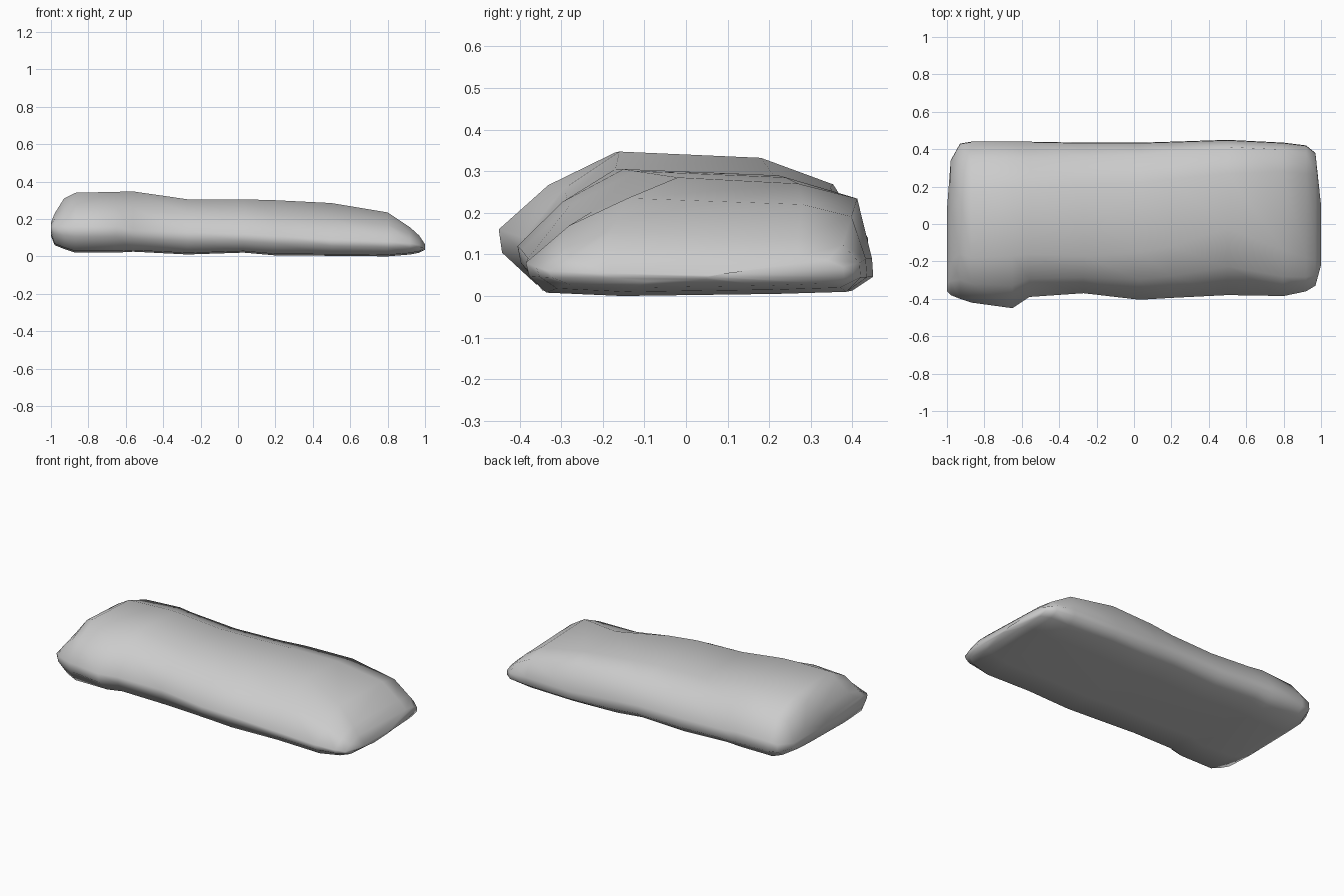
import bpy, bmesh, math

# Cross-sections along x: x, front y, front z, back y, back z,
# ridge front y, ridge back y, top z, bottom z, roundness of back shoulder
SECTIONS = [
    (-1.00, -0.36, 0.16, 0.08, 0.13, -0.26, 0.00, 0.18, 0.11, 0.1),
    (-0.98, -0.38, 0.16, 0.34, 0.12, -0.20, 0.08, 0.23, 0.06, 0.15),
    (-0.93, -0.40, 0.16, 0.43, 0.13, -0.16, 0.14, 0.31, 0.04, 0.25),
    (-0.87, -0.42, 0.16, 0.44, 0.14, -0.18, 0.17, 0.34, 0.02, 0.3),
    (-0.65, -0.45, 0.16, 0.44, 0.14, -0.17, 0.18, 0.345, 0.02, 0.35),
    (-0.56, -0.39, 0.14, 0.44, 0.13, -0.16, 0.18, 0.347, 0.025, 0.3),
    (-0.27, -0.37, 0.13, 0.435, 0.12, -0.17, 0.21, 0.305, 0.01, 0.35),
    (0.03, -0.405, 0.12, 0.435, 0.12, -0.15, 0.22, 0.305, 0.02, 0.4),
    (0.20, -0.395, 0.11, 0.44, 0.11, -0.12, 0.24, 0.30, 0.005, 0.5),
    (0.50, -0.38, 0.09, 0.45, 0.09, -0.02, 0.27, 0.285, 0.003, 0.6),
    (0.80, -0.385, 0.08, 0.435, 0.09, -0.14, 0.28, 0.235, 0.0, 0.55),
    (0.92, -0.36, 0.07, 0.42, 0.08, -0.18, 0.27, 0.155, 0.01, 0.45),
    (0.97, -0.33, 0.06, 0.38, 0.07, -0.20, 0.27, 0.11, 0.02, 0.3),
    (1.00, -0.22, 0.055, 0.10, 0.055, -0.18, 0.06, 0.065, 0.035, 0.2),
]


def shoulder(side, ridge, t):
    """Point between side and ridge, pushed towards their outer corner."""
    mid = [(a + b) / 2 for a, b in zip(side, ridge)]
    return (mid[0] + (side[0] - mid[0]) * t, mid[1] + (ridge[1] - mid[1]) * t)


def ring(bm, section):
    x, yf, zf, yb, zb, rf, rb, top, bot, t = section
    front, back = (yf, zf), (yb - 0.003, zb)
    ridge_f, ridge_b = (rf, top), (rb, top - 0.015)
    outline = [
        (max(yf + 0.05, -0.36), bot + 0.008), (yf * 0.4, bot),
        (yb * 0.5, bot + 0.005),
        (yb - 0.05, bot + 0.01), (yb, bot + (zb - bot) * 0.5),
        back, shoulder(back, ridge_b, t), ridge_b,
        ridge_f, shoulder(front, ridge_f, 0.15),
        front, (yf + 0.008, bot + (zf - bot) * 0.6),
    ]
    return [bm.verts.new((x, y, z)) for y, z in outline]


# Loft the slab
bm = bmesh.new()
rings = [ring(bm, s) for s in SECTIONS]
for a, b in zip(rings, rings[1:]):
    n = len(a)
    for i in range(n):
        j = (i + 1) % n
        bm.faces.new((a[i], a[j], b[j], b[i]))
bm.faces.new(rings[0])
bm.faces.new(rings[-1])
bmesh.ops.recalc_face_normals(bm, faces=bm.faces)

mesh = bpy.data.meshes.new("stone_slab")
bm.to_mesh(mesh)
bm.free()
slab = bpy.data.objects.new("stone_slab", mesh)
bpy.context.collection.objects.link(slab)

# Smooth shading with the sharpest edges kept
bpy.context.view_layer.objects.active = slab
slab.select_set(True)
bpy.ops.object.shade_smooth_by_angle(angle=math.radians(80))
